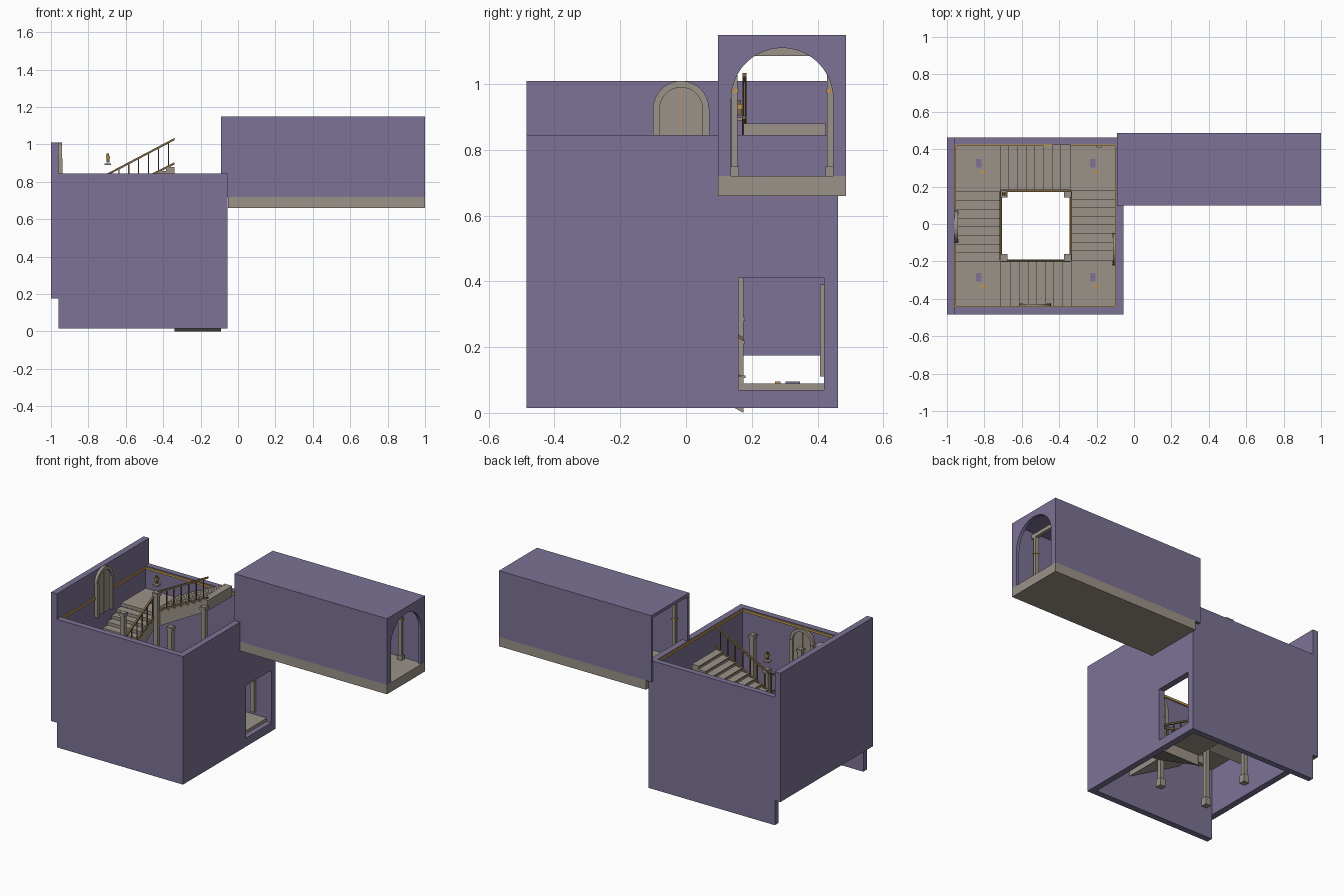
import bpy, bmesh, math
from mathutils import Matrix, Vector

cube = bpy.data.objects.get("Cube")
if cube:
    bpy.data.objects.remove(cube, do_unlink=True)


def material(name, rgb):
    m = bpy.data.materials.new(name)
    m.use_nodes = True
    m.diffuse_color = (*rgb, 1)
    m.node_tree.nodes["Principled BSDF"].inputs["Base Color"].default_value = (*rgb, 1)
    return m


PURPLE = material("purple plaster", (0.20, 0.17, 0.30))
STONE = material("warm stone", (0.33, 0.29, 0.25))
WOOD = material("brown wood", (0.20, 0.13, 0.06))
GOLD = material("gold trim", (0.50, 0.30, 0.09))
IDENT = Matrix.Identity(4)


def finish(bm, name, mat, matrix=IDENT):
    bmesh.ops.recalc_face_normals(bm, faces=bm.faces)
    mesh = bpy.data.meshes.new(name)
    bm.to_mesh(mesh)
    bm.free()
    mesh.materials.append(mat)
    ob = bpy.data.objects.new(name, mesh)
    ob.matrix_world = matrix
    bpy.context.scene.collection.objects.link(ob)
    return ob


def box(name, x, y, z, mat, matrix=IDENT):
    """Box from (low, high) ranges."""
    bm = bmesh.new()
    bmesh.ops.create_cube(bm, size=1)
    for v in bm.verts:
        v.co = [r[0] if c < 0 else r[1] for c, r in zip(v.co, (x, y, z))]
    return finish(bm, name, mat, matrix)


def panel(name, loops, axis, span, mat, matrix=IDENT):
    """Flat outline (with optional holes) extruded along x or y."""
    bm = bmesh.new()

    def place(u, v):
        return (span[0], u, v) if axis == "x" else (u, span[0], v)
    for loop in loops:
        vs = [bm.verts.new(place(u, v)) for u, v in loop]
        for a, b in zip(vs, vs[1:] + vs[:1]):
            bm.edges.new((a, b))
    bmesh.ops.triangle_fill(bm, edges=bm.edges[:], use_beauty=True)
    bmesh.ops.dissolve_limit(bm, angle_limit=0.01, verts=bm.verts[:], edges=bm.edges[:])
    res = bmesh.ops.extrude_face_region(bm, geom=bm.faces[:])
    d = span[1] - span[0]
    shift = Vector((d, 0, 0)) if axis == "x" else Vector((0, d, 0))
    bmesh.ops.translate(bm, vec=shift,
                        verts=[g for g in res["geom"] if isinstance(g, bmesh.types.BMVert)])
    return finish(bm, name, mat, matrix)


def rect(u0, u1, v0, v1):
    return [(u0, v0), (u1, v0), (u1, v1), (u0, v1)]


def arch(c, r, spring, base, n=16):
    top = [(c + r * math.cos(math.pi * i / n), spring + r * math.sin(math.pi * i / n))
           for i in range(n + 1)]
    return [(c + r, base)] + top + [(c - r, base)]


def sloped_bar(name, y, start, end, size, mat, matrix):
    """Bar with a vertical-sided profile running up a flight."""
    (x0, z0), (x1, z1) = start, end
    outline = [(x0, z0 - size), (x1, z1 - size), (x1, z1), (x0, z0)]
    return panel(name, [outline], "y", (y - size / 2, y + size / 2), mat, matrix)


# Stair tower walls
TOP, LOW = 0.845, 0.015
box("west_wall", (-1, -0.96), (-0.485, 0.462), (0.175, 1.01), PURPLE)
box("front_wall", (-0.96, -0.055), (-0.485, -0.445), (LOW, TOP), PURPLE)
box("back_wall", (-0.96, -0.055), (0.425, 0.462), (LOW, TOP), PURPLE)
panel("east_wall", [rect(-0.445, 0.425, LOW, TOP), rect(0.16, 0.42, 0.07, 0.41)],
      "x", (-0.095, -0.055), PURPLE)

# Gold moulding round the inside of the tower
for y in (-0.442, 0.422):
    box("wall_moulding", (-0.96, -0.095), (y - 0.004, y + 0.004), (0.825, 0.84), GOLD)
for x in (-0.957, -0.098):
    box("wall_moulding", (x - 0.004, x + 0.004), (-0.44, 0.42), (0.825, 0.84), GOLD)
box("entry_pilaster", (-0.2, -0.17), (0.408, 0.425), (0.11, 0.39), STONE)

# Four turning flights, each a quarter turn further and one rise higher
CENTRE, RISE, IN, OUT, STEPS = Vector((-0.525, -0.01, 0)), 0.203, 0.185, 0.435, 8
for i in range(4):
    M = Matrix.Translation(CENTRE) @ Matrix.Rotation(-math.pi / 2 * (i + 1), 4, "Z")
    z = 0.09 + RISE * i
    r, run = RISE / (STEPS + 1), 2 * IN / STEPS

    box("landing", (-OUT, -IN), (IN, OUT), (z - 0.022, z), STONE, M)
    outline = [(-IN, z - 0.09)]
    for k in range(STEPS):
        outline += [(-IN + k * run, z + (k + 1) * r), (-IN + (k + 1) * run, z + (k + 1) * r)]
    outline.append((IN, z + RISE - 0.09))
    panel("stair_flight", [outline], "y", (IN, OUT), STONE, M)
    for k in range(STEPS):
        x = -IN + k * run
        box("tread_nosing", (x - 0.006, x + 0.004), (IN, OUT),
            (z + (k + 1) * r - 0.006, z + (k + 1) * r + 0.001), STONE, M)
    sloped_bar("stringer", IN + 0.002, (-IN, z + 0.02), (IN, z + RISE + 0.002), 0.012, WOOD, M)

    # Railing
    sloped_bar("handrail", IN + 0.003, (-IN, z + 0.14), (IN, z + RISE + 0.132), 0.012, WOOD, M)
    for k in range(7):
        x = -IN + 0.02 + k * 0.053
        foot = z + RISE * (x + IN) / (2 * IN)
        box("baluster", (x - 0.003, x + 0.003), (IN, IN + 0.006),
            (foot, foot + 0.13), WOOD, M)

    # Newel post with bands
    p = -IN + 0.014
    for name, h, lo, hi in (("newel_post", 0.014, 0.02, 0.845), ("newel_base", 0.02, 0.02, 0.07),
                            ("newel_band", 0.018, z + 0.12, z + 0.13),
                            ("newel_band", 0.018, z + 0.19, z + 0.2),
                            ("newel_cap", 0.02, 0.825, 0.843)):
        box(name, (p - h, p + h), (-p - h, -p + h), (lo, hi), STONE, M)

    # Small lantern at the corner
    for name, h, lo, hi, mat in (("lantern_base", 0.008, 0.205, 0.225, WOOD),
                                 ("lantern_glass", 0.011, 0.225, 0.24, GOLD),
                                 ("lantern_cap", 0.006, 0.24, 0.252, WOOD)):
        box(name, (p - h, p + h), (-p - h, -p + h), (z + lo, z + hi), mat, M)

# Floor plates on the landings
for x, y, z in ((-0.22, 0.325, 0.09), (-0.22, -0.285, 0.293),
                (-0.83, -0.285, 0.496), (-0.83, 0.325, 0.699)):
    box("floor_plate", (x - 0.014, x + 0.014), (y - 0.022, y + 0.022), (z, z + 0.006), PURPLE)
    box("floor_inlay", (x + 0.005, x + 0.035), (y - 0.055, y - 0.038), (z, z + 0.006), GOLD)


# Arched double doors on the inside of three walls
def arched_door(axis, centre, base, wall, inward):
    spring = base + 0.215

    def span(d):
        return tuple(sorted((wall, wall + d * inward)))
    # Frame is one closed outline: outer arch out, inner arch back
    panel("door_frame", [arch(centre, 0.085, spring, base)
                         + arch(centre, 0.065, spring, base)[::-1]],
          axis, span(0.018), STONE)
    panel("door_leaf", [arch(centre, 0.065, spring, base)], axis, span(0.008), STONE)
    panel("door_seam", [rect(centre - 0.002, centre + 0.002, base, spring + 0.06)],
          axis, span(0.011), GOLD)
    for s in (-1, 1):
        u = centre + s * 0.075
        panel("door_jamb", [rect(u - 0.011, u + 0.011, base, spring)], axis, span(0.022), STONE)


arched_door("x", -0.015, 0.71, -0.96, 1)
arched_door("y", -0.53, 0.53, -0.445, 1)
arched_door("x", -0.135, 0.32, -0.095, -1)

# Bridge passage: floor, sides, roof and arched end
Y0, Y1, ROOF, DECK = 0.098, 0.487, 1.15, 0.72
box("passage_floor", (-0.054, 1), (Y0, Y1), (0.66, DECK), STONE)
box("passage_front_side", (-0.092, 0.98), (Y0, Y0 + 0.02), (DECK, ROOF), PURPLE)
box("passage_back_side", (-0.092, 0.98), (Y1 - 0.02, Y1), (DECK, ROOF), PURPLE)
box("passage_roof", (-0.092, 0.98), (Y0 + 0.02, Y1 - 0.02), (ROOF - 0.02, ROOF), PURPLE)
mid = (Y0 + Y1) / 2
hole = arch(mid, 0.155, 0.955, DECK, 24)
panel("passage_arch", [[(Y1, DECK), (Y1, ROOF), (Y0, ROOF), (Y0, DECK)] + hole[::-1]],
      "x", (0.98, 1), PURPLE)

# Columns and beams inside the passage
for x in (-0.02, 0.42, 0.86):
    for y in (mid - 0.145, mid + 0.145):
        box("passage_column", (x - 0.012, x + 0.012), (y - 0.009, y + 0.009),
            (DECK, 1.085), STONE)
        box("column_base", (x - 0.018, x + 0.018), (y - 0.013, y + 0.013),
            (DECK, DECK + 0.03), STONE)
        box("column_band", (x - 0.016, x + 0.016), (y - 0.012, y + 0.012),
            (0.975, 0.985), GOLD)
    box("passage_beam", (x - 0.012, x + 0.012), (Y0 + 0.02, Y1 - 0.02), (1.085, 1.11), STONE)
